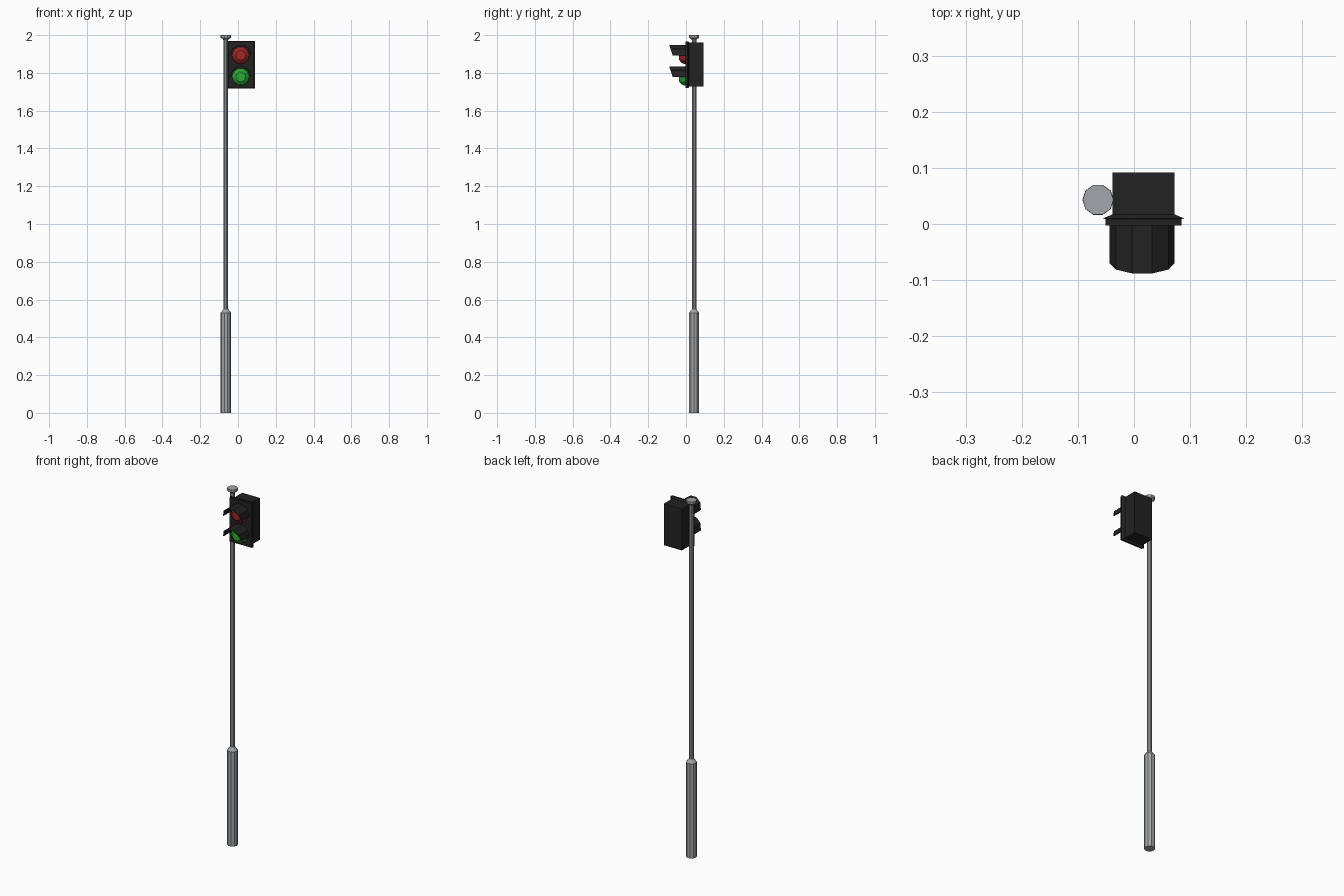
import bpy, math

if "Cube" in bpy.data.objects:
    bpy.data.objects.remove(bpy.data.objects["Cube"])

SIDES = 10
PX, PY = -0.064, 0.043      # pole axis
HX, HZ = 0.017, 1.8435      # housing centre
LX = 0.0145                 # lens / visor axis


def material(name, rgb):
    m = bpy.data.materials.new(name)
    m.diffuse_color = (*rgb, 1)
    m.use_nodes = True
    m.node_tree.nodes["Principled BSDF"].inputs["Base Color"].default_value = m.diffuse_color
    return m


grey = material("pole_grey", (0.36, 0.385, 0.40))
black = material("housing_black", (0.016, 0.016, 0.016))
red = material("lens_red", (0.36, 0.02, 0.02))
green = material("lens_green", (0.025, 0.40, 0.035))


def make(name, verts, faces, mat):
    me = bpy.data.meshes.new(name)
    me.from_pydata(verts, [], faces)
    me.materials.append(mat)
    ob = bpy.data.objects.new(name, me)
    bpy.context.collection.objects.link(ob)
    return ob


def loft(name, rings, mat):
    """Skin a list of equal-length rings and cap both ends."""
    n = len(rings[0])
    verts = [v for r in rings for v in r]
    faces = [(k * n + i, k * n + (i + 1) % n, (k + 1) * n + (i + 1) % n, (k + 1) * n + i)
             for k in range(len(rings) - 1) for i in range(n)]
    faces += [tuple(reversed(range(n))), tuple(range(len(verts) - n, len(verts)))]
    return make(name, verts, faces, mat)


ANG = [2 * math.pi * i / SIDES for i in range(SIDES)]


def post_ring(r, z):
    return [(PX + r * math.cos(a), PY + r * math.sin(a), z) for a in ANG]


def lens_ring(r, y, z):
    return [(LX + r * math.cos(a), y, z + r * math.sin(a)) for a in ANG]


def box_ring(hx, hz, y):
    return [(HX + sx * hx, y, HZ + sz * hz)
            for sx, sz in ((-1, -1), (1, -1), (1, 1), (-1, 1))]


# Pole: thick base, shoulder, thin shaft and flared cap
loft("pole", [post_ring(r, z) for r, z in (
    (0.028, 0), (0.028, 0.53), (0.012, 0.55), (0.012, 1.973),
    (0.018, 1.98), (0.0275, 1.986), (0.0275, 2.0))], grey)

# Housing: flat front plate, bevelled flange, box behind (front to back)
loft("housing", [box_ring(hx, hz, y) for hx, hz, y in (
    (0.068, 0.123, -0.003), (0.068, 0.123, 0.009), (0.0725, 0.1265, 0.010),
    (0.0555, 0.1165, 0.017), (0.0555, 0.1165, 0.092))], black)

for label, z, mat in (("red", 1.893, red), ("green", 1.779, green)):
    # Lens: stepped dome
    loft(label + "_lens", [lens_ring(r, y, z) for r, y in (
        (0.047, -0.001), (0.047, -0.012), (0.041, -0.024), (0.029, -0.034),
        (0.026, -0.036))], mat)
    # Visor: half tube with slanted front edge
    verts = []
    for i in range(SIDES // 2 + 1):
        c, s = math.cos(ANG[i]), math.sin(ANG[i])
        p = (LX + 0.058 * c, z + 0.058 * s)
        verts += [(p[0], -0.002, p[1]), (p[0], -0.070 - 0.019 * s, p[1])]
    faces = [(2 * i, 2 * i + 1, 2 * i + 3, 2 * i + 2) for i in range(SIDES // 2)]
    visor = make(label + "_visor", verts, faces, black)
    mod = visor.modifiers.new("thickness", "SOLIDIFY")
    mod.thickness = 0.004
    # keep the outer radius: thicken towards the axis
    mod.offset = -1 if visor.data.polygons[2].normal.z > 0 else 1
